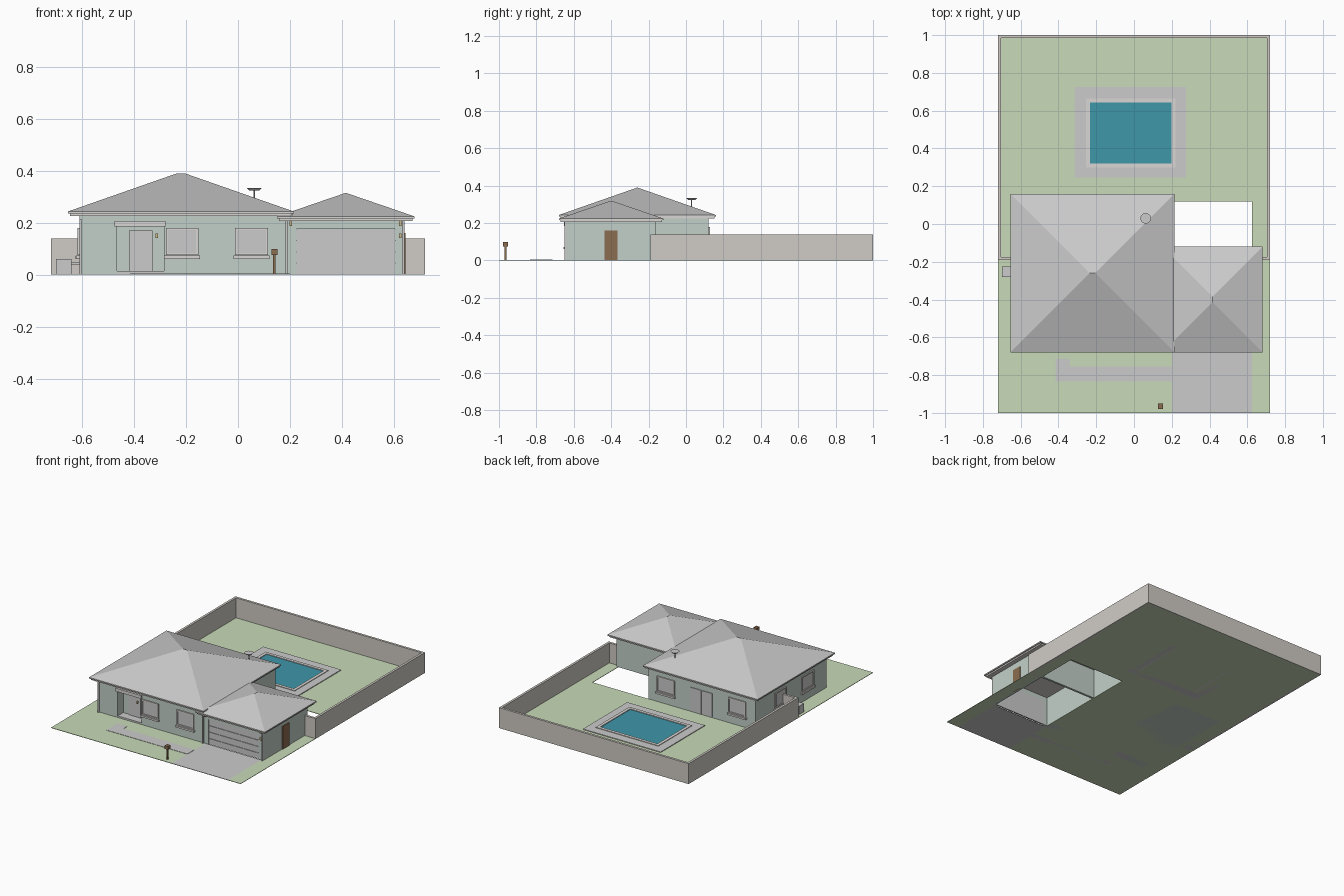
import bpy, bmesh
from math import pi
from mathutils import Matrix

if "Cube" in bpy.data.objects:
    bpy.data.objects.remove(bpy.data.objects["Cube"])

def mat(name, r, g, b):
    m = bpy.data.materials.new(name)
    m.diffuse_color = (r, g, b, 1)
    m.use_nodes = True
    m.node_tree.nodes["Principled BSDF"].inputs["Base Color"].default_value = m.diffuse_color
    return m

GRASS = mat("grass", .58, .71, .48)
WALL = mat("wall_paint", .54, .63, .58)
STONE = mat("stone", .63, .60, .56)
TRIM = mat("trim", .70, .68, .66)
WOOD = mat("wood", .26, .15, .08)
WATER = mat("water", .05, .31, .40)
LAMP = mat("lamp", .65, .50, .25)

def finish(name, bm, material=None):
    me = bpy.data.meshes.new(name)
    bmesh.ops.recalc_face_normals(bm, faces=bm.faces)
    bm.to_mesh(me)
    bm.free()
    ob = bpy.data.objects.new(name, me)
    bpy.context.collection.objects.link(ob)
    if material:
        me.materials.append(material)
    return ob

def boxes(name, items, material=None):
    """Boxes given as (x0, x1, y0, y1, z0, z1), joined in one object."""
    bm = bmesh.new()
    for x0, x1, y0, y1, z0, z1 in items:
        m = Matrix.Translation(((x0+x1)/2, (y0+y1)/2, (z0+z1)/2))
        m = m @ Matrix.Diagonal((abs(x1-x0), abs(y1-y0), abs(z1-z0), 1))
        bmesh.ops.create_cube(bm, size=1, matrix=m)
    return finish(name, bm, material)

def ring(x0, x1, y0, y1, z0, z1, t):
    return [(x0, x1, y0, y0+t, z0, z1), (x0, x1, y1-t, y1, z0, z1),
            (x0, x0+t, y0+t, y1-t, z0, z1), (x1-t, x1, y0+t, y1-t, z0, z1)]

def on_wall(side, u0, u1, z0, z1, d0, d1):
    """Box on a house wall: u along the wall, d outward from it."""
    if side == "front":
        return (u0, u1, -.64-d1, -.64-d0, z0, z1)
    if side == "back":
        return (u0, u1, .12+d0, .12+d1, z0, z1)
    if side == "left":
        return (-.61-d1, -.61-d0, u0, u1, z0, z1)
    return (.64+d0, .64+d1, u0, u1, z0, z1)

def cylinder(name, x, y, z0, z1, r0, r1, seg, material=None):
    bm = bmesh.new()
    bmesh.ops.create_cone(bm, cap_ends=True, segments=seg, radius1=r0, radius2=r1,
                          depth=z1-z0, matrix=Matrix.Translation((x, y, (z0+z1)/2)))
    return finish(name, bm, material)

# Ground with an opening under the garage and side yard, paving
T = .003
boxes("lawn", [(-.72, .2, -1, 1, 0, T), (.2, .72, .12, 1, 0, T),
               (.625, .72, -1, .12, 0, T)], GRASS)
boxes("driveway", [(.2, .625, -1, -.64, 0, T)])
boxes("front_path", [(-.415, .2, -.835, -.755, 0, .005),
                     (-.415, -.34, -.755, -.715, 0, .005)])

# Garden wall
t = .016
boxes("garden_wall", [(-.72, -.72+t, -.19, 1, 0, .14), (.72-t, .72, -.19, 1, 0, .14),
                      (-.72+t, .72-t, 1-t, 1, 0, .14),
                      (-.72+t, -.61, -.19, -.19+t, 0, .14),
                      (.64, .72-t, -.19, -.19+t, 0, .14)], STONE)

# Pool
boxes("pool_deck", ring(-.315, .275, .245, .725, 0, .008, .06))
boxes("pool_coping", ring(-.255, .22, .30, .665, 0, .012, .021), TRIM)
boxes("pool_water", [(-.235, .20, .32, .645, 0, .007)], WATER)

# House body: main block with an entry recess, open-bottomed garage shell
H = .23
boxes("house_walls", [(-.61, .2, -.58, .12, 0, H), (-.61, -.465, -.64, -.58, 0, H),
                      (-.285, .2, -.64, -.58, 0, H), (-.465, -.285, -.64, -.58, .185, H)], WALL)
boxes("garage_walls", [(.2, .225, -.64, -.625, 0, .21), (.605, .64, -.64, -.625, 0, .21),
                       (.225, .605, -.64, -.625, .175, .21), (.2, .64, -.175, -.16, 0, .21),
                       (.625, .64, -.625, -.175, 0, .21)], WALL)

# Hip roofs over a stepped fascia
def hip_roof(name, x0, x1, y0, y1, ze, zt, ridge):
    bm = bmesh.new()
    base = [bm.verts.new((x, y, ze)) for x, y in ((x0, y0), (x1, y0), (x1, y1), (x0, y1))]
    a, b = [bm.verts.new((x, y, zt)) for x, y in ridge]
    alongx = ridge[0][1] == ridge[1][1]
    s, e, n, w = [(base[i], base[(i+1) % 4]) for i in range(4)]
    if alongx:
        fs = [(*s, b, a), (*e, b), (*n, a, b), (*w, a)]
    else:
        fs = [(*s, a), (*e, b, a), (*n, b), (*w, a, b)]
    for f in fs:
        bm.faces.new(f)
    bm.faces.new(base[::-1])
    finish(name, bm)
    i = .008
    boxes(name + "_fascia", [(x0, x1, y0, y1, ze-.008, ze),
                             (x0+i, x1-i, y0+i, y1-i, ze-.018, ze-.008)], TRIM)

hip_roof("main_roof", -.655, .215, -.68, .16, .243, .39, ((-.235, -.26), (-.205, -.26)))
hip_roof("garage_roof", .15, .68, -.68, -.12, .224, .315, ((.415, -.415), (.415, -.385)))

# Windows: frame, mullion-free pane and projecting sill
def window(name, side, u0, u1, z0=.075, z1=.18):
    f = .008
    boxes(name + "_frame", [on_wall(side, u0, u1, z1-f, z1, 0, .008),
                            on_wall(side, u0, u1, z0, z0+f, 0, .008),
                            on_wall(side, u0, u0+f, z0+f, z1-f, 0, .008),
                            on_wall(side, u1-f, u1, z0+f, z1-f, 0, .008),
                            on_wall(side, u0-.006, u1+.006, z0-.014, z0-.002, 0, .014)], TRIM)
    boxes(name + "_pane", [on_wall(side, u0+f, u1-f, z0+f, z1-f, 0, .003)])

for n, (side, u0, u1) in enumerate([("front", -.278, -.153), ("front", -.012, .115),
                                    ("back", 0, .135), ("back", -.54, -.41),
                                    ("left", -.21, -.09), ("left", -.51, -.38)]):
    window(f"window_{n+1}", side, u0, u1)

# Entry: step, door, lintel
boxes("entry_step", [(-.465, -.285, -.64, -.58, 0, .014)])
boxes("front_door", [(-.42, -.33, -.586, -.575, .014, .17)])
boxes("entry_lintel", [on_wall("front", -.475, -.28, .185, .207, 0, .012)], TRIM)

# Other doors
boxes("patio_door", [on_wall("back", -.285, -.12, .008, .17, 0, .005),
                     on_wall("back", -.206, -.199, .008, .17, 0, .009)])
boxes("side_door", [on_wall("right", -.435, -.365, 0, .16, 0, .005)], WOOD)
boxes("garage_door", [(.225, .605, -.632, -.624, 0, .175)] +
      [(.225, .605, -.636, -.632, .002+.044*i, .042+.044*i) for i in range(4)])

# Downpipes and wall lamps
for n, x in enumerate((-.606, .186, .636)):
    boxes(f"downpipe_{n+1}", [(x-.004, x+.004, -.65, -.64, 0, .215)])
for n, (x, z) in enumerate(((-.312, .15), (.203, .197), (.625, .15), (.625, .197))):
    boxes(f"wall_lamp_{n+1}", [(x-.005, x+.005, -.65, -.64, z-.009, z+.009)], LAMP)

# Air conditioner with its wall connection
boxes("air_conditioner", [(-.70, -.64, -.28, -.225, 0, .06)])
boxes("air_conditioner_pipe", [(-.64, -.61, -.256, -.248, .04, .048),
                               (-.625, -.61, -.262, -.242, .06, .072)])

# Mailbox
boxes("mailbox_post", [(.135, .145, -.97, -.96, 0, .078)], WOOD)
boxes("mailbox", [(.128, .153, -.979, -.951, .076, .098)], WOOD)

# Rooftop dish
cylinder("dish_pole", .062, .03, .27, .325, .003, .003, 8)
cylinder("dish", .062, .03, .323, .333, .018, .028, 20)
